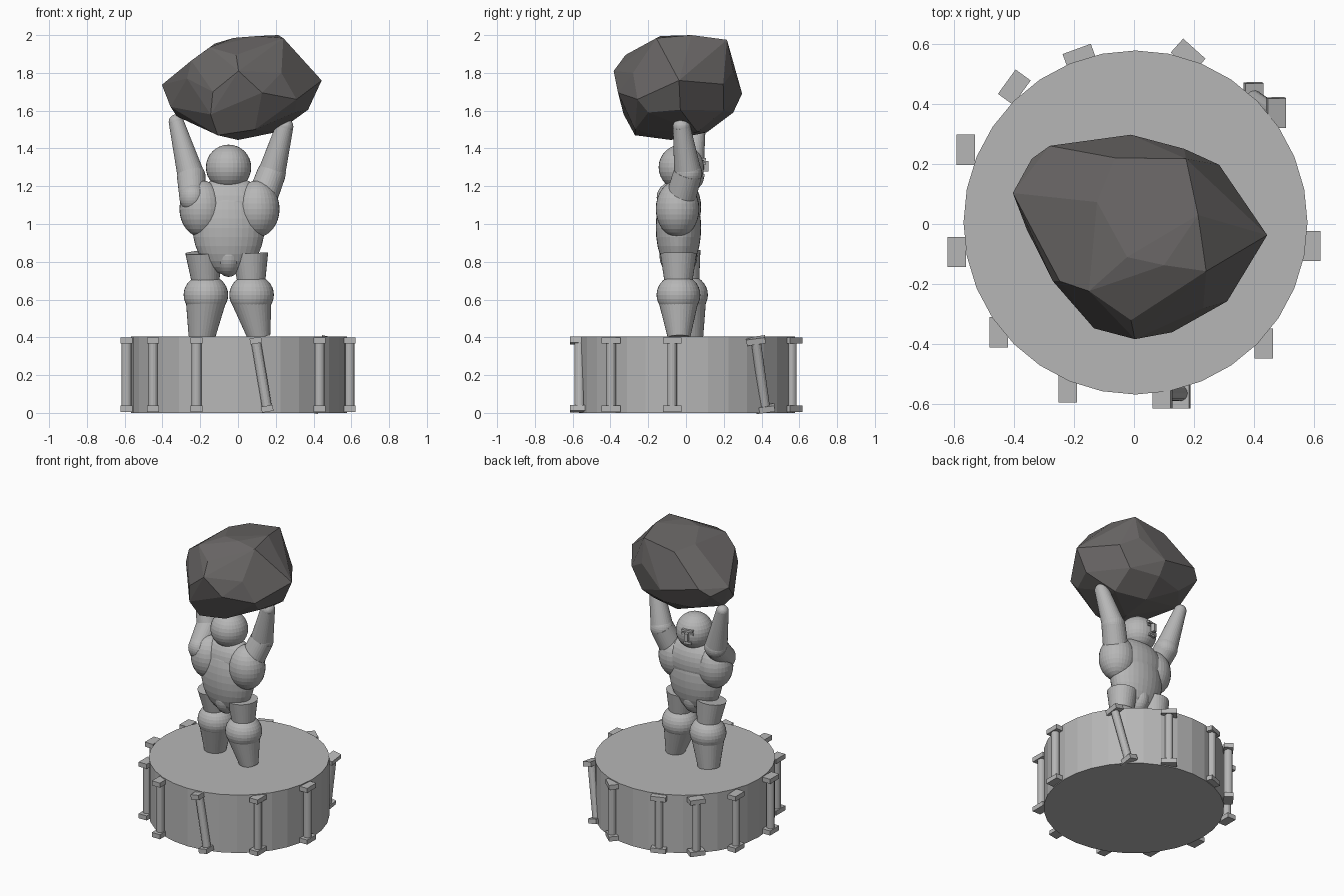
import bpy, bmesh, math
from mathutils import Vector, Matrix

if "Cube" in bpy.data.objects:
    bpy.data.objects.remove(bpy.data.objects["Cube"])


def material(name, r, g, b):
    m = bpy.data.materials.new(name)
    m.diffuse_color = (r, g, b, 1)
    m.use_nodes = True
    m.node_tree.nodes["Principled BSDF"].inputs["Base Color"].default_value = m.diffuse_color
    return m


STONE = material("light stone grey", 0.47, 0.47, 0.47)
ROCK = material("dark rock grey", 0.14, 0.132, 0.13)


def finish(name, bm, mat, matrix=None):
    if matrix is not None:
        bm.transform(matrix)
    bmesh.ops.recalc_face_normals(bm, faces=bm.faces)
    me = bpy.data.meshes.new(name)
    bm.to_mesh(me)
    bm.free()
    me.materials.append(mat)
    ob = bpy.data.objects.new(name, me)
    bpy.context.collection.objects.link(ob)
    return ob


def ball(name, loc, radii):
    bm = bmesh.new()
    bmesh.ops.create_uvsphere(bm, u_segments=32, v_segments=16, radius=1)
    return finish(name, bm, STONE,
                  Matrix.Translation(loc) @ Matrix.Diagonal((*radii, 1)))


def add_limb(bm, p, q, r1, r2, sides=32):
    p, q = Vector(p), Vector(q)
    d = q - p
    m = Matrix.Translation((p + q) / 2) @ d.to_track_quat('Z', 'Y').to_matrix().to_4x4()
    bmesh.ops.create_cone(bm, cap_ends=True, segments=sides, radius1=r1,
                          radius2=r2, depth=d.length, matrix=m)


def limb(name, p, q, r1, r2, sides=32):
    bm = bmesh.new()
    add_limb(bm, p, q, r1, r2, sides)
    return finish(name, bm, STONE)


def add_box(bm, matrix, size):
    bmesh.ops.create_cube(bm, size=1, matrix=matrix @ Matrix.Diagonal((*size, 1)))


# Round plinth
limb("plinth", (0.005, 0.005, 0), (0.005, 0.005, 0.405), 0.572, 0.572, 32)


# Columns with rectangular bases and capitals: bottom xy, top xy, turn
def column(i, bottom, top, turn=0):
    bm = bmesh.new()
    low, high = Vector((*bottom, 0.022)), Vector((*top, 0.383))
    tilt = Vector((0, 0, 1)).rotation_difference(high - low).to_matrix().to_4x4()
    rot = tilt @ Matrix.Rotation(math.radians(turn), 4, 'Z')
    add_limb(bm, low, high, 0.026, 0.026, 16)
    for p in (low, high):
        add_box(bm, Matrix.Translation(p) @ rot, (0.062, 0.1, 0.032))
    finish(f"column_{i}", bm, STONE)


straight = [(0.59, -0.073, 0), (0.432, -0.397, 0), (-0.22, -0.543, 0),
            (-0.45, -0.36, 0), (-0.59, -0.093, 0), (-0.56, 0.247, 0),
            (-0.398, 0.455, -36), (-0.18, 0.553, -70), (0.18, 0.56, 48)]
for i, (x, y, turn) in enumerate(straight):
    column(i, (x, y), (x, y), turn)
column(9, (0.155, -0.563), (0.094, -0.563))
column(10, (0.397, 0.42), (0.472, 0.37))

# Legs: shin cone, round knee, flared thigh cup
for side, knee, foot, r_foot, hip in (
        ("left", (-0.17, 0.0, 0.625), (-0.192, 0.022, 0.40), 0.07, (-0.182, -0.02, 0.85)),
        ("right", (0.072, -0.04, 0.625), (0.112, -0.037, 0.40), 0.06, (0.063, -0.04, 0.845))):
    limb(side + "_shin", foot, (knee[0], knee[1], 0.6), r_foot, 0.108)
    ball(side + "_knee", knee, (0.118, 0.116, 0.108))
    limb(side + "_thigh", (knee[0], knee[1], 0.67), hip, 0.07, 0.097)

# Torso
ball("pelvis", (-0.05, -0.04, 0.83), (0.075, 0.1, 0.11))
ball("waist", (-0.05, -0.04, 0.98), (0.19, 0.12, 0.25))
ball("chest", (-0.045, -0.03, 1.09), (0.2, 0.11, 0.16))
for side, s in (("left", -1), ("right", 1)):
    ball(side + "_back_muscle", (-0.045 + s * 0.145, -0.045, 1.08), (0.12, 0.115, 0.15))
limb("neck", (-0.05, -0.03, 1.15), (-0.05, -0.025, 1.27), 0.08, 0.07)

# Raised arms: shoulder, upper arm, elbow, forearm, hand
for side, sh, el, ha, rs, rh in (
        ("left", (-0.24, -0.085, 1.14), (-0.247, 0.02, 1.25), (-0.327, 0.065, 1.54), 0.07, 0.04),
        ("right", (0.125, -0.03, 1.13), (0.178, 0.01, 1.27), (0.247, -0.023, 1.515), 0.08, 0.046)):
    ball(side + "_shoulder", sh, (rs, rs, rs * 1.1))
    limb(side + "_upper_arm", sh, el, rs, 0.076)
    ball(side + "_elbow", el, (0.075, 0.075, 0.075))
    limb(side + "_forearm", el, ha, 0.073, rh)
    ball(side + "_hand", ha, (rh, rh, rh))

# Head with small blocky face on the far side
HEAD = Vector((-0.05, -0.025, 1.3))
ball("head", HEAD, (0.12, 0.12, 0.12))
face = Matrix.Translation(HEAD) @ Matrix.Rotation(math.radians(12), 4, 'Z')
for name, loc, size in (
        ("nose", (0, 0.122, 0.005), (0.022, 0.045, 0.055)),
        ("brow", (0, 0.112, 0.042), (0.075, 0.025, 0.014)),
        ("left_eye", (-0.03, 0.114, 0.02), (0.02, 0.015, 0.014)),
        ("right_eye", (0.03, 0.114, 0.02), (0.02, 0.015, 0.014)),
        ("mouth", (0, 0.11, -0.043), (0.05, 0.022, 0.016))):
    bm = bmesh.new()
    add_box(bm, face @ Matrix.Translation(loc), size)
    finish(name, bm, STONE)

# Faceted boulder: hull of its corner points
corners = [
    (-0.403, 0.103, 1.737), (-0.34, 0.217, 1.70), (-0.28, 0.26, 1.75),
    (-0.01, 0.297, 1.69), (0.167, 0.25, 1.81), (0.283, 0.197, 1.74),
    (0.443, -0.037, 1.76), (0.31, -0.257, 1.66), (0.127, -0.36, 1.695),
    (0.003, -0.383, 1.81), (-0.133, -0.347, 1.70), (-0.27, -0.19, 1.77),
    (-0.357, -0.017, 1.62), (-0.063, 0.22, 1.94), (0.173, 0.217, 1.975),
    (-0.123, 0.073, 1.955), (0.213, 0.03, 2.0), (0.24, -0.157, 1.984),
    (0.1, -0.137, 1.995), (-0.023, -0.11, 1.985), (-0.247, -0.19, 1.865),
    (-0.15, -0.223, 1.935), (-0.01, -0.32, 1.895), (0.23, -0.28, 1.8),
    (0.371, -0.03, 1.605), (0.208, 0.06, 1.487), (0.0, -0.08, 1.445),
    (-0.108, -0.27, 1.47), (-0.324, 0.05, 1.57), (-0.145, -0.33, 1.58),
    (0.09, -0.27, 1.5), (0.3, -0.2, 1.59), (-0.01, 0.11, 1.485),
    (-0.2, 0.2, 1.58), (0.2, 0.2, 1.6), (0.0, 0.25, 1.59)]
bm = bmesh.new()
for c in corners:
    bm.verts.new(c)
hull = bmesh.ops.convex_hull(bm, input=bm.verts[:])
bmesh.ops.delete(bm, geom=[v for v in bm.verts if not v.link_faces], context='VERTS')
bmesh.ops.dissolve_limit(bm, angle_limit=math.radians(6), verts=bm.verts[:], edges=bm.edges[:])
finish("boulder", bm, ROCK)
